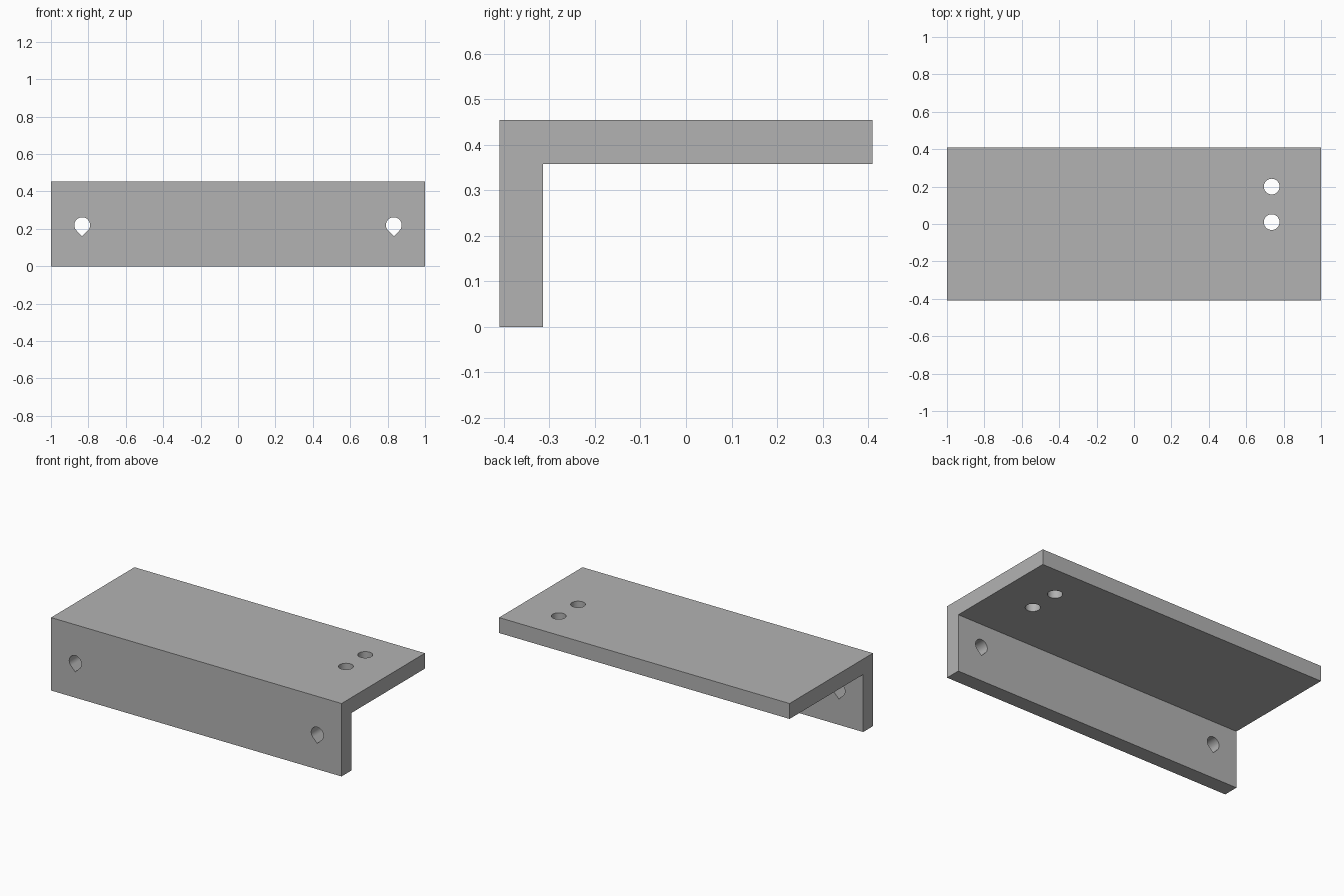
import bpy
import bmesh
from math import cos, sin, pi, sqrt, radians
from mathutils import Vector

default = bpy.data.objects.get("Cube")
if default:
    bpy.data.objects.remove(default, do_unlink=True)

# Overall dimensions
LENGTH, DEPTH, HEIGHT, THICK = 2.0, 0.82, 0.454, 0.096
RADIUS, SIDES = 0.042, 48

grey = bpy.data.materials.new("plain grey")
grey.use_nodes = True
colour = (0.45, 0.45, 0.45, 1)
grey.diffuse_color = colour
grey.node_tree.nodes["Principled BSDF"].inputs["Base Color"].default_value = colour


def prism(name, outline, direction):
    """Extrude a closed outline of points along a direction."""
    bm = bmesh.new()
    face = bm.faces.new([bm.verts.new(p) for p in outline])
    result = bmesh.ops.extrude_face_region(bm, geom=[face])
    moved = [v for v in result["geom"] if isinstance(v, bmesh.types.BMVert)]
    bmesh.ops.translate(bm, verts=moved, vec=Vector(direction))
    bmesh.ops.recalc_face_normals(bm, faces=bm.faces)
    mesh = bpy.data.meshes.new(name)
    bm.to_mesh(mesh)
    bm.free()
    mesh.materials.append(grey)
    obj = bpy.data.objects.new(name, mesh)
    bpy.context.collection.objects.link(obj)
    return obj


def circle(start=0, sweep=2 * pi, steps=SIDES):
    return [(RADIUS * cos(start + sweep * i / steps),
             RADIUS * sin(start + sweep * i / steps)) for i in range(steps)]


# L-shaped bracket: top shelf with a front flange
front, back = -DEPTH / 2, DEPTH / 2
profile = [(front, 0), (front + THICK, 0), (front + THICK, HEIGHT - THICK),
           (back, HEIGHT - THICK), (back, HEIGHT), (front, HEIGHT)]
bracket = prism("angle_bracket", [(-LENGTH / 2, y, z) for y, z in profile],
                (LENGTH, 0, 0))

# Teardrop holes through the flange, pointing down
arc = circle(-pi / 4, 1.5 * pi, 36)
arc.append((RADIUS * cos(1.25 * pi), RADIUS * sin(1.25 * pi)))
teardrop = arc + [(0, -RADIUS * sqrt(2))]
cutters = [prism("flange_hole_cutter",
                 [(x + u, front - THICK / 2, 0.22 + v) for u, v in teardrop],
                 (0, 2 * THICK, 0)) for x in (-0.833, 0.833)]

# Round holes through the shelf, near the left end
cutters += [prism("shelf_hole_cutter",
                  [(0.736 + u, y + v, HEIGHT - 1.5 * THICK) for u, v in circle()],
                  (0, 0, 2 * THICK)) for y in (0.01, 0.2)]

# Cut all holes, then drop the cutters
bpy.ops.object.select_all(action="DESELECT")
bpy.context.view_layer.objects.active = bracket
bracket.select_set(True)
for cutter in cutters:
    cutter.hide_render = True
    cut = bracket.modifiers.new("hole", "BOOLEAN")
    cut.operation = "DIFFERENCE"
    cut.solver = "EXACT"
    cut.object = cutter
    bpy.ops.object.modifier_apply(modifier=cut.name)
    bpy.data.objects.remove(cutter, do_unlink=True)

bpy.ops.object.shade_smooth_by_angle(angle=radians(30))
